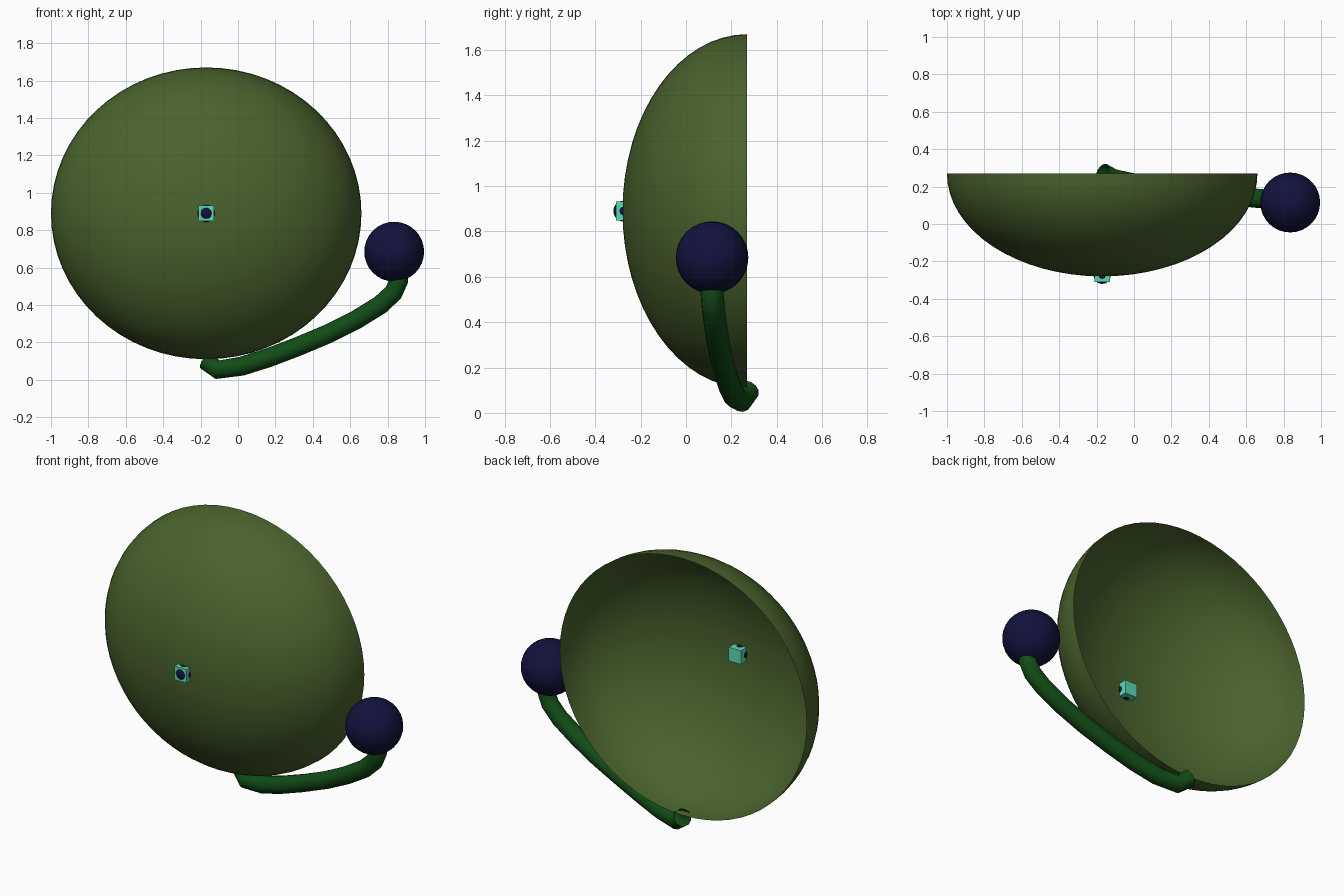
import bpy, bmesh, math
from mathutils import Matrix, Vector

cube = bpy.data.objects.get("Cube")
if cube:
    bpy.data.objects.remove(cube, do_unlink=True)


def material(name, rgb):
    """Flat colour given as sRGB bytes, stored as linear values."""
    linear = [((c / 255 + 0.055) / 1.055) ** 2.4 for c in rgb]
    mat = bpy.data.materials.new(name)
    mat.use_nodes = True
    mat.diffuse_color = (*linear, 1)
    bsdf = mat.node_tree.nodes["Principled BSDF"]
    bsdf.inputs["Base Color"].default_value = (*linear, 1)
    bsdf.inputs["Roughness"].default_value = 0.8
    return mat


def add_object(name, bm, mat, location, smooth=True):
    for face in bm.faces:
        face.smooth = smooth
    mesh = bpy.data.meshes.new(name)
    bm.to_mesh(mesh)
    bm.free()
    mesh.materials.append(mat)
    obj = bpy.data.objects.new(name, mesh)
    obj.location = location
    bpy.context.collection.objects.link(obj)
    return obj


def add_ball(name, radius, mat, location):
    bm = bmesh.new()
    bmesh.ops.create_uvsphere(bm, u_segments=32, v_segments=16, radius=radius)
    return add_object(name, bm, mat, location)


olive = material("olive green", (74, 99, 45))
dark_green = material("dark green", (17, 76, 22))
navy = material("midnight blue", (18, 18, 62))
aqua = material("aquamarine", (92, 218, 182))

# Open half-ellipsoid shell, bulging to the front
bm = bmesh.new()
bmesh.ops.create_uvsphere(bm, u_segments=64, v_segments=32, radius=1)
bmesh.ops.delete(bm, geom=[v for v in bm.verts if v.co.z < -0.01], context='VERTS')
bmesh.ops.rotate(bm, verts=bm.verts, matrix=Matrix.Rotation(math.pi / 2, 3, 'X'))
bmesh.ops.scale(bm, verts=bm.verts, vec=Vector((0.83, 0.55, 0.78)))
add_object("shell", bm, olive, (-0.17, 0.27, 0.89))

# Small cube set into the shell's front, with a ball showing through its faces
bm = bmesh.new()
bmesh.ops.create_cube(bm, size=0.083)
add_object("nose_cube", bm, aqua, (-0.17, -0.268, 0.89), smooth=False)
add_ball("nose_ball", 0.046, navy, (-0.17, -0.274, 0.89))

# Curved tail tube from the bottom of the rim to the tail ball
path = [(-0.17, 0.275, 0.1), (-0.11, 0.243, 0.054), (0.02, 0.215, 0.073),
        (0.16, 0.193, 0.117), (0.32, 0.173, 0.178), (0.48, 0.156, 0.245),
        (0.63, 0.14, 0.32), (0.76, 0.128, 0.4), (0.83, 0.12, 0.465),
        (0.86, 0.115, 0.53), (0.84, 0.12, 0.66)]
curve = bpy.data.curves.new("tail", 'CURVE')
curve.dimensions = '3D'
curve.bevel_depth = 0.051
curve.bevel_resolution = 4
spline = curve.splines.new('POLY')
spline.points.add(len(path) - 1)
for point, co in zip(spline.points, path):
    point.co = (*co, 1)
spline.use_smooth = True
curve.materials.append(dark_green)
tail = bpy.data.objects.new("tail", curve)
bpy.context.collection.objects.link(tail)

# Ball on the end of the tail
add_ball("tail_ball", 0.16, navy, (0.835, 0.115, 0.685))
